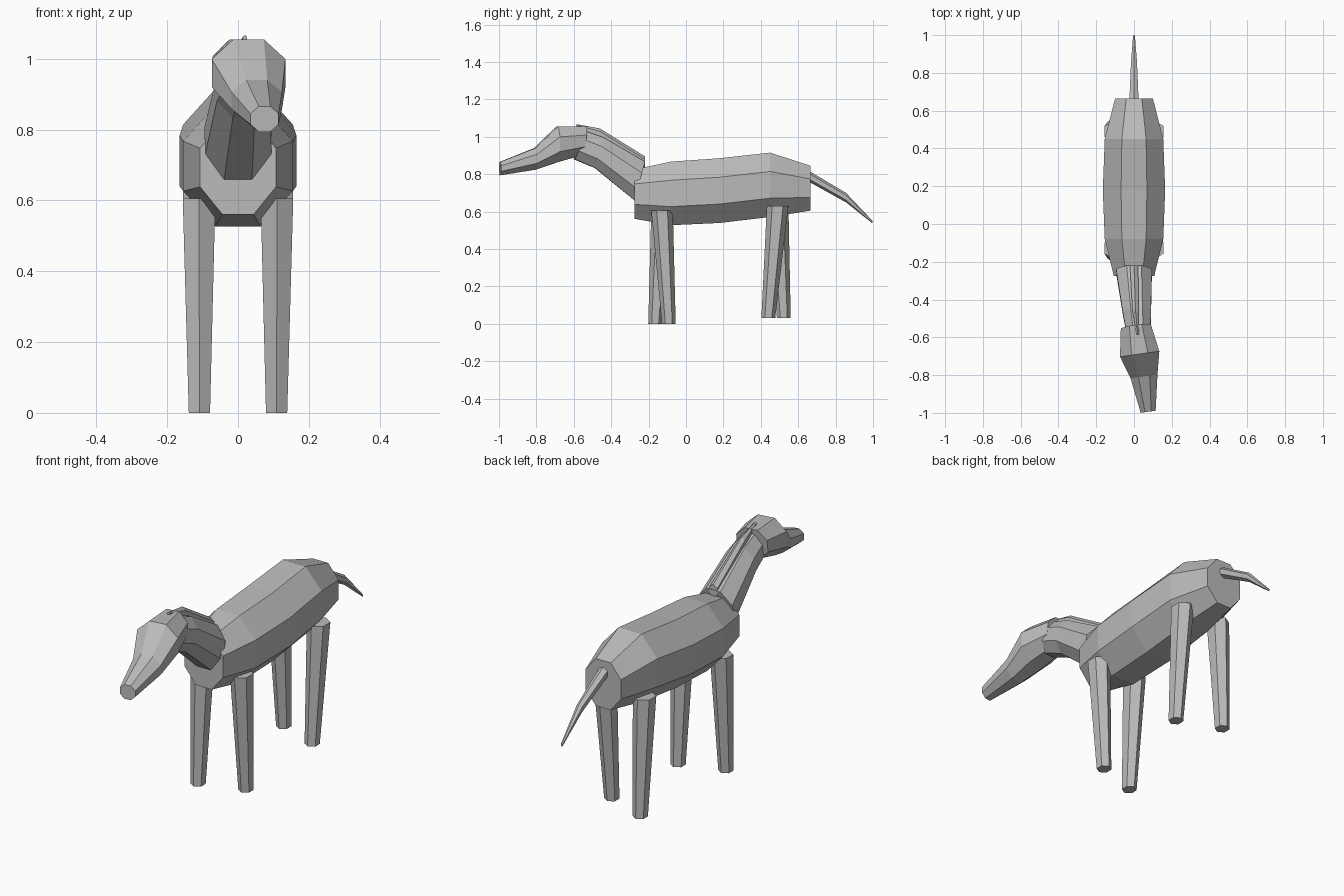
import bpy, bmesh
from math import cos, sin, pi, radians
from mathutils import Vector, Euler

cube = bpy.data.objects.get("Cube")
if cube:
    bpy.data.objects.remove(cube, do_unlink=True)

grey = bpy.data.materials.new("plain grey")
grey.use_nodes = True
colour = (0.5, 0.5, 0.5, 1)
grey.diffuse_color = colour
grey.node_tree.nodes["Principled BSDF"].inputs["Base Color"].default_value = colour


def loft(name, rings, sides=8):
    """Flat-faced tube; each ring is (centre, half width, half height, tilt, yaw)."""
    bm = bmesh.new()
    loops = []
    grow = 1 / cos(pi / sides)
    for centre, rx, rz, tilt, yaw in rings:
        turn = Euler((radians(tilt), 0, radians(yaw))).to_matrix()
        angles = [pi / sides + 2 * pi * i / sides for i in range(sides)]
        loops.append([bm.verts.new(Vector(centre) + turn @ Vector(
            (rx * grow * cos(a), 0, rz * grow * sin(a)))) for a in angles])
    for a, b in zip(loops, loops[1:]):
        for i in range(sides):
            j = (i + 1) % sides
            bm.faces.new((a[i], a[j], b[j], b[i]))
    bm.faces.new(loops[0])
    bm.faces.new(loops[-1])
    bmesh.ops.recalc_face_normals(bm, faces=bm.faces)
    mesh = bpy.data.meshes.new(name)
    bm.to_mesh(mesh)
    bm.free()
    mesh.materials.append(grey)
    obj = bpy.data.objects.new(name, mesh)
    bpy.context.collection.objects.link(obj)
    return obj


# Barrel body
loft("body", [
    ((0, -0.275, 0.693), 0.107, 0.132, 0, 0),
    ((0, -0.08, 0.697), 0.155, 0.170, 0, 0),
    ((0, 0.18, 0.712), 0.165, 0.173, 0, 0),
    ((0, 0.45, 0.743), 0.155, 0.172, 0, 0),
    ((0, 0.665, 0.725), 0.10, 0.12, 0, 0),
])

# Neck leaning forward and slightly to the left
loft("neck", [
    ((0, -0.247, 0.763), 0.095, 0.108, -15, 0),
    ((0.015, -0.465, 0.915), 0.075, 0.085, -15, 3),
    ((0.025, -0.57, 0.955), 0.065, 0.08, -20, 8),
])

# Head turned a little to the left, tapering to the muzzle
loft("head", [
    ((0.01, -0.545, 0.978), 0.08, 0.077, -8, 8),
    ((0.03, -0.688, 0.96), 0.105, 0.095, 0, 8),
    ((0.053, -0.807, 0.882), 0.072, 0.058, 0, 8),
    ((0.075, -0.994, 0.83), 0.04, 0.036, 0, 8),
])

# Thin mane along the top of the neck
loft("mane", [
    ((0, -0.22, 0.862), 0.022, 0.029, 0, 0),
    ((0.008, -0.46, 1.012), 0.016, 0.028, 0, 3),
    ((0.02, -0.585, 1.058), 0.006, 0.008, 0, 5),
], 6)

# Tail drooping to a point
loft("tail", [
    ((0, 0.62, 0.81), 0.026, 0.026, 0, 0),
    ((0, 0.855, 0.675), 0.016, 0.022, 0, 0),
    ((0, 0.998, 0.543), 0.005, 0.006, 0, 0),
], 6)

# Legs caught mid stride: top y, foot y, top z, foot z
strides = {
    "front_left_leg": (1, -0.128, -0.092, 0.605, 0),
    "front_right_leg": (-1, -0.128, -0.165, 0.605, 0),
    "back_left_leg": (1, 0.49, 0.44, 0.63, 0.03),
    "back_right_leg": (-1, 0.49, 0.523, 0.63, 0.03),
}
for name, (side, top_y, foot_y, top_z, foot_z) in strides.items():
    loft(name, [
        ((side * 0.11, top_y, top_z), 0.046, 0.05, -90, 0),
        ((side * 0.109, foot_y, foot_z), 0.03, 0.032, -90, 0),
    ], 6)
